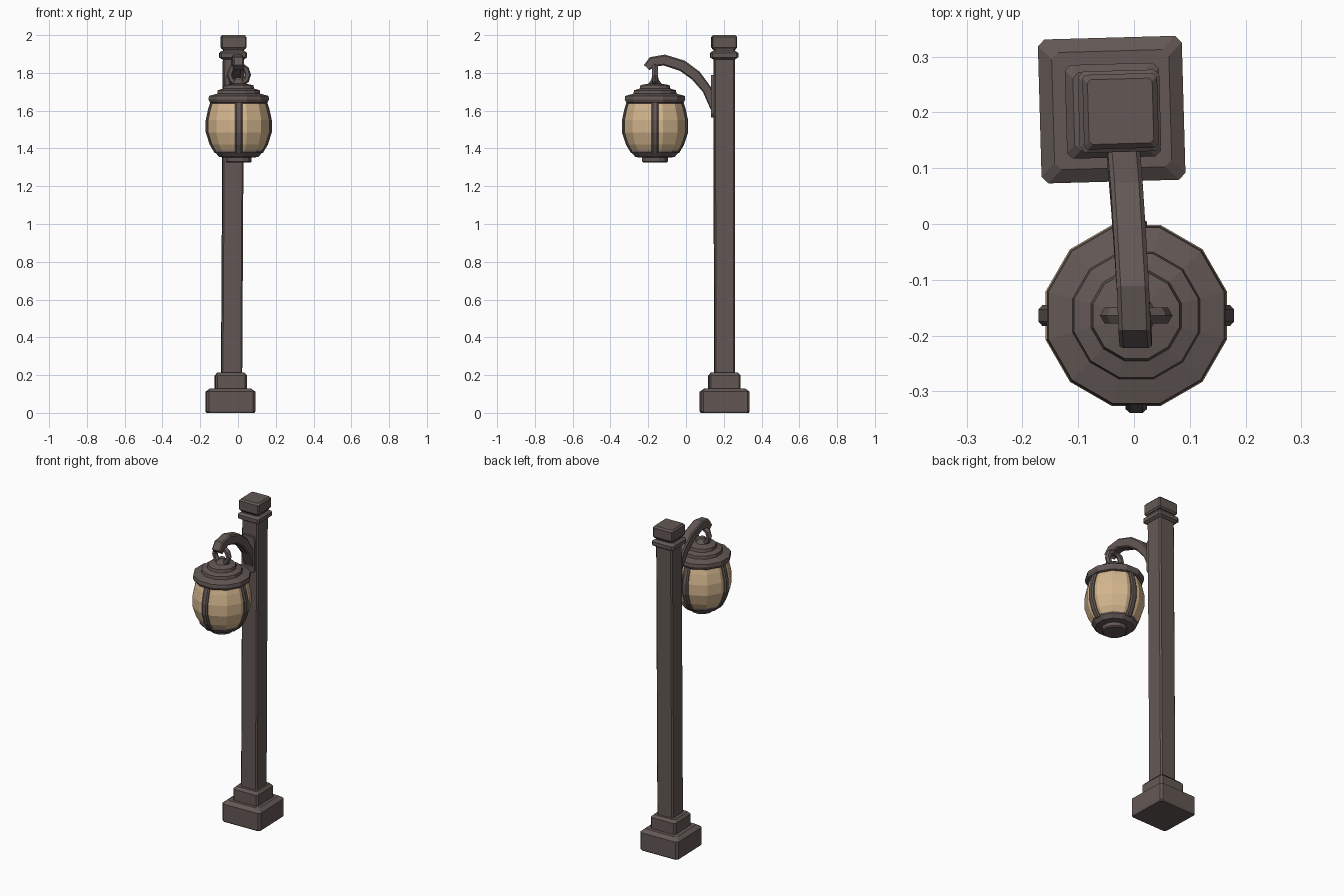
import bpy, bmesh, math
from mathutils import Vector, Matrix

if "Cube" in bpy.data.objects:
    bpy.data.objects.remove(bpy.data.objects["Cube"])


def make_material(name, colour):
    m = bpy.data.materials.new(name)
    m.use_nodes = True
    m.diffuse_color = (*colour, 1)
    m.node_tree.nodes["Principled BSDF"].inputs["Base Color"].default_value = (*colour, 1)
    return m


IRON = make_material("dark iron", (0.125, 0.098, 0.09))
GLASS = make_material("warm glass", (0.66, 0.47, 0.27))


def loft(name, sections, material):
    """Skin a list of equal-length rings and close both ends."""
    bm = bmesh.new()
    rings = [[bm.verts.new(p) for p in s] for s in sections]
    n = len(rings[0])
    for a, b in zip(rings, rings[1:]):
        for i in range(n):
            j = (i + 1) % n
            bm.faces.new((a[i], a[j], b[j], b[i]))
    bm.faces.new(rings[0])
    bm.faces.new(rings[-1])
    bmesh.ops.recalc_face_normals(bm, faces=bm.faces)
    mesh = bpy.data.meshes.new(name)
    bm.to_mesh(mesh)
    bm.free()
    mesh.materials.append(material)
    obj = bpy.data.objects.new(name, mesh)
    bpy.context.collection.objects.link(obj)
    return obj


TURN = Matrix.Rotation(math.radians(1.6), 3, 'Z')


def square_ring(cx, cy, z, half, cut):
    """Square with clipped corners, turned slightly."""
    k = half - cut
    pts = [(half, -k), (half, k), (k, half), (-k, half),
           (-half, k), (-half, -k), (-k, -half), (k, -half)]
    return [TURN @ Vector((x, y, 0)) + Vector((cx, cy, z)) for x, y in pts]


def block(name, cx, cy, levels, cut=0.01):
    return loft(name, [square_ring(cx, cy, z, h, cut) for z, h in levels], IRON)


# Post and its stepped base and cap
block("base", -0.04, 0.205, [(0, 0.124), (0.008, 0.129), (0.112, 0.129), (0.13, 0.105)], 0.012)
block("plinth", -0.038, 0.203, [(0.11, 0.084), (0.198, 0.084), (0.213, 0.07)])
loft("post", [square_ring(-0.034, 0.204, 0.2, 0.055, 0.008),
              square_ring(-0.024, 0.202, 1.94, 0.055, 0.008)], IRON)
block("collar", -0.026, 0.202, [(1.872, 0.058), (1.882, 0.073), (1.905, 0.073), (1.917, 0.058)])
block("cap", -0.024, 0.202, [(1.925, 0.06), (1.935, 0.067), (1.99, 0.067), (2.0, 0.058)], 0.006)

# Wall plate behind the arm
plate_profile = [(-0.032, 1.565), (0.032, 1.565), (0.045, 1.585), (0.045, 1.765),
                 (0.032, 1.79), (-0.032, 1.79), (-0.045, 1.765), (-0.045, 1.585)]
plate_profile = [(x - 0.025, z) for x, z in plate_profile]
loft("arm_plate", [[Vector((x, y, z)) for x, z in plate_profile] for y in (0.16, 0.133)], IRON)

# Curved arm: centre x, y, z and thickness along the path
path = [(-0.02, 0.145, 1.61, 0.03), (-0.018, 0.112, 1.71, 0.05), (-0.013, 0.053, 1.785, 0.058),
        (-0.008, -0.02, 1.838, 0.06), (-0.002, -0.115, 1.868, 0.058),
        (0.001, -0.18, 1.858, 0.055), (0.003, -0.208, 1.828, 0.04)]
sections = []
for i, (x, y, z, t) in enumerate(path):
    a, b = path[max(i - 1, 0)], path[min(i + 1, len(path) - 1)]
    d = Vector((0, b[1] - a[1], b[2] - a[2])).normalized()
    up = Vector((0, d.z, -d.y)) * t / 2
    c = Vector((x, y, z))
    w, k = 0.029, 0.75
    shape = [(w, -k), (w, k), (w * k, 1), (-w * k, 1), (-w, k), (-w, -k), (-w * k, -1), (w * k, -1)]
    sections.append([c + Vector((s, 0, 0)) + up * v for s, v in shape])
loft("arm", sections, IRON)

# Lantern
CX, CY, SIDES = 0.004, -0.164, 12


def lathe(name, profile, material):
    angles = [math.radians(15 + 360 * i / SIDES) for i in range(SIDES)]
    return loft(name, [[Vector((CX + r * math.cos(a), CY + r * math.sin(a), z)) for a in angles]
                       for r, z in profile], material)


lathe("lantern_lid", [(0.14, 1.637), (0.158, 1.643), (0.166, 1.66), (0.163, 1.678), (0.118, 1.69),
                      (0.115, 1.708), (0.084, 1.717), (0.08, 1.735), (0.035, 1.743),
                      (0.02, 1.765), (0.018, 1.775)], IRON)
glass = [(0.12, 1.375), (0.147, 1.42), (0.168, 1.485), (0.168, 1.55), (0.155, 1.61), (0.142, 1.65)]
lathe("lantern_glass", glass, GLASS)
lathe("lantern_rim", [(0.085, 1.352), (0.108, 1.355), (0.128, 1.378), (0.128, 1.39), (0.11, 1.395)], IRON)
lathe("lantern_foot", [(0.064, 1.325), (0.071, 1.331), (0.071, 1.36)], IRON)

# Four ribs following the glass
for i, side in enumerate(("left", "back", "right", "front")):
    rot = Matrix.Rotation(i * math.pi / 2, 3, 'Z')
    rings = []
    for r, z in glass:
        corners = [(r - 0.02, -0.019), (r, -0.019), (r + 0.007, -0.011),
                   (r + 0.007, 0.011), (r, 0.019), (r - 0.02, 0.019)]
        rings.append([rot @ Vector((x, y, z)) + Vector((CX, CY, 0)) for x, y in corners])
    loft(side + "_rib", rings, IRON)

# Hanging ring
bpy.ops.mesh.primitive_torus_add(major_segments=10, minor_segments=6, major_radius=0.048,
                                 minor_radius=0.017, location=(CX, CY, 1.79),
                                 rotation=(math.pi / 2, 0, 0))
ring = bpy.context.object
ring.name = "hanging_ring"
ring.data.materials.append(IRON)
for p in ring.data.polygons:
    p.use_smooth = False
